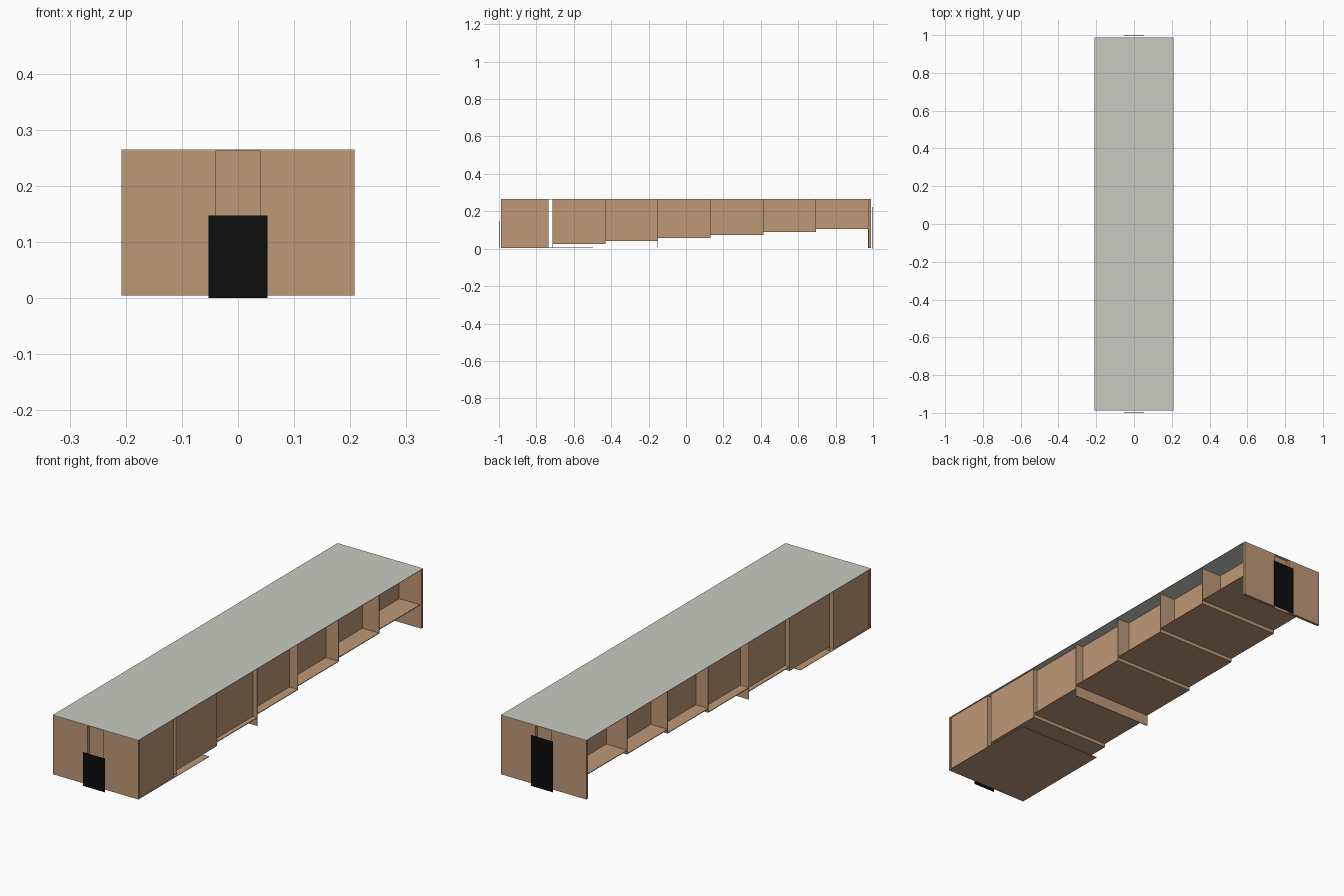
import bpy

cube = bpy.data.objects.get("Cube")
if cube:
    bpy.data.objects.remove(cube, do_unlink=True)


def material(name, rgb):
    m = bpy.data.materials.new(name)
    m.use_nodes = True
    m.diffuse_color = (*rgb, 1)
    m.node_tree.nodes["Principled BSDF"].inputs["Base Color"].default_value = (*rgb, 1)
    return m


TAN = material("tan board", (0.52, 0.315, 0.185))
GREY = material("pale grey roof", (0.59, 0.59, 0.545))
BLACK = material("black door", (0.004, 0.004, 0.004))


def box(name, x, y, z, mat=TAN):
    """Box between the (low, high) pairs on each axis."""
    bpy.ops.mesh.primitive_cube_add(size=1, location=[sum(p) / 2 for p in (x, y, z)])
    ob = bpy.context.object
    ob.name = name
    ob.scale = [p[1] - p[0] for p in (x, y, z)]
    bpy.ops.object.transform_apply(location=False, rotation=False, scale=True)
    ob.data.materials.append(mat)
    return ob


def pair(name, x, y, z):
    """The same box on both sides of the hall."""
    box("left_" + name, x, y, z)
    box("right_" + name, (-x[1], -x[0]), y, z)


T = 0.003            # board thickness
HALF = 0.208         # half width of the roof
SIDE = 0.2           # half width of the floors
TOP = 0.263          # underside of the roof
OUT, INN = 0.988, 0.976
GAP = 0.039          # half width of the doorway

# Roof and entrance floor
box("roof", (-HALF, HALF), (-OUT, OUT), (TOP, TOP + 0.002), GREY)
box("entrance_floor", (-HALF, HALF), (-OUT, -0.497), (0.005, 0.007))

# End walls with a recessed doorway and a door slab in front
for name, s, door_top in (("front", -1, 0.147), ("back", 1, 0.222)):
    span = lambda a, b: tuple(sorted((s * a, s * b)))
    pair(name + "_wall", (GAP, HALF), span(INN, OUT), (0.005, TOP))
    box(name + "_recess", (-GAP, GAP), span(INN - T, INN), (0.005, TOP))
    box(name + "_door", (-0.053, 0.053), span(0.998, 1), (0, door_top), BLACK)

# Entrance room sides, and partitions either side of the narrow side opening
pair("entrance_side", (SIDE, SIDE + T), (-INN, -0.735), (0.007, TOP))
for y in (-0.735 - T, -0.715):
    pair("partition", (GAP, SIDE), (y, y + T), (0.007, TOP))

# Six rising tiers whose side walls step inwards towards the back
STEP = (INN + 0.715) / 6
for k in range(6):
    y0 = -0.715 + k * STEP
    y1 = y0 + STEP
    z = 0.025 + 0.016 * k
    wall = SIDE - 0.02 * k
    box(f"tier_floor_{k}", (-SIDE, SIDE), (y0, y1), (z, z + T))
    pair(f"tier_wall_{k}", (wall - T, wall), (y0, y1), (z, TOP))
    if k:
        # Riser under the floor edge, and fins out to the sides
        low = 0.007 if k == 2 else z - 0.016
        box(f"riser_{k}", (-SIDE, SIDE), (y0 - T / 2, y0 + T / 2), (low, z))
        pair(f"fin_{k}", (wall - T, SIDE), (y0 - T / 2, y0 + T / 2), (z, TOP))
